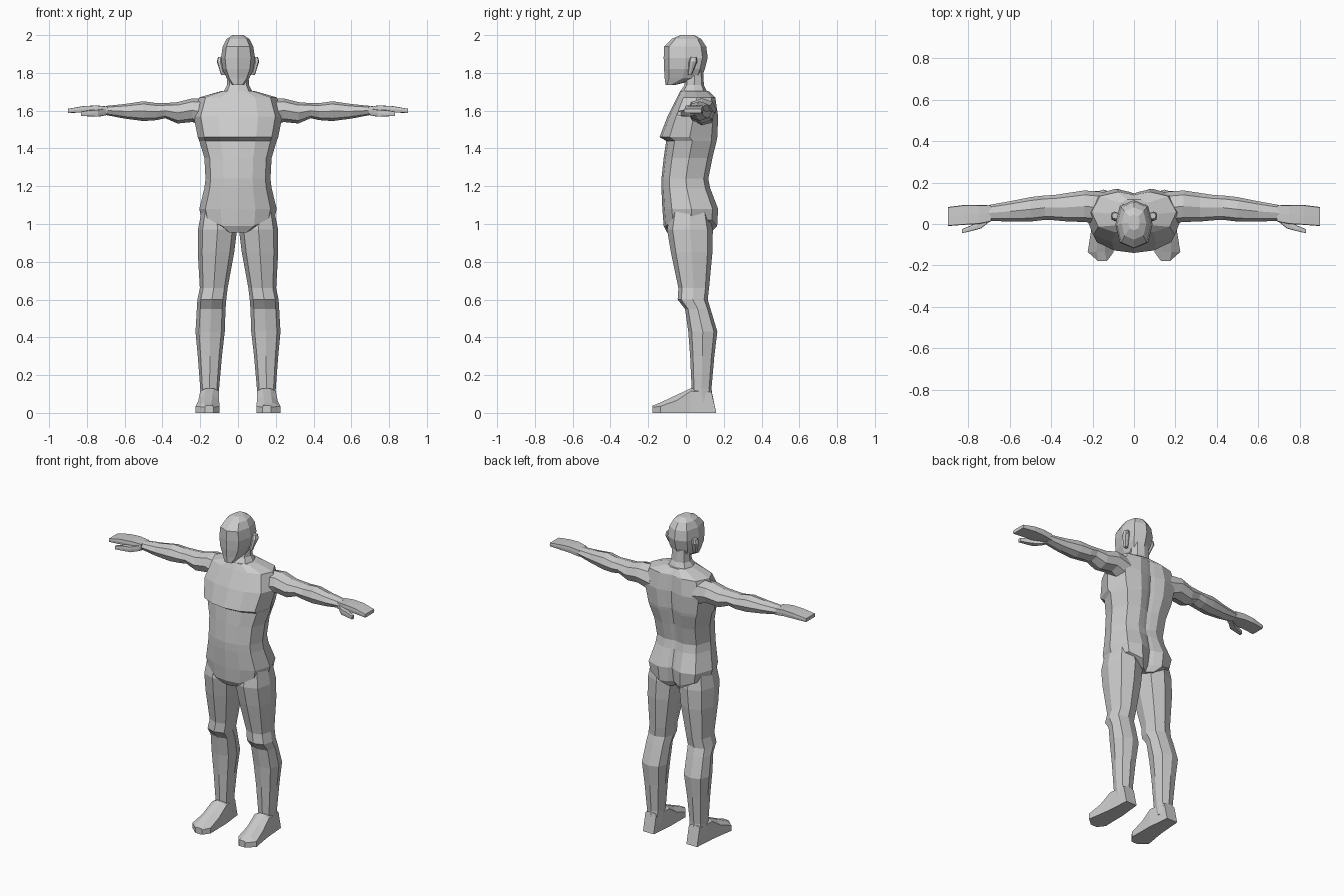
import bpy, bmesh


def loft(name, rings, mirror=False):
    """Skin closed rings of 3D points, cap both ends, optionally mirror in x."""
    bm = bmesh.new()
    loops = [[bm.verts.new(p) for p in r] for r in rings]
    n = len(rings[0])
    for a, b in zip(loops, loops[1:]):
        for i in range(n):
            j = (i + 1) % n
            bm.faces.new((a[i], a[j], b[j], b[i]))
    bm.faces.new(loops[0])
    bm.faces.new(loops[-1])
    bmesh.ops.recalc_face_normals(bm, faces=bm.faces)
    me = bpy.data.meshes.new(name)
    bm.to_mesh(me)
    bm.free()
    ob = bpy.data.objects.new(name, me)
    bpy.context.collection.objects.link(ob)
    if mirror:
        m = ob.modifiers.new("mirror", 'MIRROR')
        m.use_clip = False
        m.use_mirror_merge = False
    return ob


def octagon(a0, a1, b0, b1, k=0.76):
    """Eight-sided section filling the box a0..a1, b0..b1."""
    ca, cb, ra, rb = (a0 + a1) / 2, (b0 + b1) / 2, (a1 - a0) / 2, (b1 - b0) / 2
    unit = [(1, 0), (k, k), (0, 1), (-k, k), (-1, 0), (-k, -k), (0, -1), (k, -k)]
    return [(ca + u * ra, cb + v * rb) for u, v in unit]


def upright(rows, k=0.76):
    return [[(x, y, r[0]) for x, y in octagon(*r[1:], k)] for r in rows]


def sideways(rows, k=0.76):
    return [[(r[0], y, z) for z, y in octagon(*r[1:], k)] for r in rows]


def torso_ring(z, w, yf, yb, groove, dip=0.0):
    """Flat chest, angled flanks and a spine groove."""
    d = yb - yf
    half = [(0.45 * w, yf + 0.04 * d, z), (0.84 * w, yf + 0.17 * d, z + dip),
            (w, yf + 0.52 * d, z + dip), (0.8 * w, yb - 0.1 * d, z + dip),
            (0.38 * w, yb, z), (0.12 * w, yb - groove * 0.6, z)]
    left = [(-x, y, zz) for x, y, zz in reversed(half)]
    return [(0, yf, z)] + half + [(0, yb - groove, z)] + left


# Torso: z, half width, front, back, spine groove, side lift
loft("torso", [torso_ring(*r) for r in [
    (0.955, 0.10, -0.10, 0.13, 0.03, 0.03),
    (0.99, 0.19, -0.118, 0.165, 0.04, 0.03),
    (1.08, 0.205, -0.125, 0.17, 0.03, 0.0),
    (1.19, 0.178, -0.13, 0.128, 0.01, 0.0),
    (1.24, 0.172, -0.13, 0.118, 0.012, 0.0),
    (1.35, 0.178, -0.118, 0.14, 0.02, 0.0),
    (1.44, 0.205, -0.105, 0.162, 0.025, 0.0),
    (1.46, 0.213, -0.14, 0.166, 0.025, 0.0),
    (1.57, 0.235, -0.098, 0.17, 0.022, 0.0),
    (1.67, 0.205, -0.048, 0.155, 0.015, 0.0),
    (1.705, 0.085, -0.03, 0.118, 0.0, 0.0)]])

# Neck
loft("neck", upright([
    (1.65, -0.095, 0.095, -0.03, 0.12),
    (1.695, -0.08, 0.08, -0.035, 0.115),
    (1.735, -0.058, 0.058, -0.008, 0.095),
    (1.82, -0.055, 0.055, 0.0, 0.09)]))

# Head, with the jaw sloping back from the chin
head = upright([
    (1.735, -0.03, 0.03, -0.108, -0.06),
    (1.772, -0.06, 0.06, -0.113, 0.08),
    (1.82, -0.082, 0.082, -0.116, 0.10),
    (1.88, -0.09, 0.09, -0.118, 0.115),
    (1.94, -0.081, 0.081, -0.116, 0.107),
    (1.98, -0.06, 0.06, -0.075, 0.08),
    (2.0, -0.028, 0.028, -0.03, 0.045)])
loft("head", head)

# Ears
loft("ears", upright([
    (1.79, 0.065, 0.09, 0.01, 0.03),
    (1.86, 0.075, 0.112, 0.015, 0.06),
    (1.885, 0.075, 0.106, 0.025, 0.055)]), mirror=True)

# Arms: x, bottom, top, front, back
loft("arms", sideways([
    (0.15, 1.50, 1.665, 0.0, 0.155),
    (0.24, 1.54, 1.665, 0.01, 0.162),
    (0.32, 1.532, 1.645, 0.012, 0.15),
    (0.385, 1.56, 1.64, 0.018, 0.14),
    (0.43, 1.55, 1.64, 0.02, 0.138),
    (0.50, 1.545, 1.65, 0.012, 0.13),
    (0.60, 1.558, 1.635, 0.012, 0.11),
    (0.70, 1.577, 1.625, 0.015, 0.092)], 0.72), mirror=True)

# Hands, flat mitts with a slight taper
loft("hands", sideways([
    (0.69, 1.58, 1.622, 0.012, 0.09),
    (0.75, 1.588, 1.628, 0.0, 0.092),
    (0.82, 1.59, 1.624, -0.004, 0.092),
    (0.90, 1.588, 1.61, -0.01, 0.082)], 0.95), mirror=True)

# Thumbs
loft("thumbs", sideways([
    (0.70, 1.575, 1.612, 0.01, 0.05),
    (0.74, 1.568, 1.605, -0.022, 0.02),
    (0.79, 1.57, 1.602, -0.035, -0.008),
    (0.832, 1.572, 1.595, -0.045, -0.025)], 0.9), mirror=True)

# Legs: z, inner, outer, front, back
loft("legs", upright([
    (1.08, 0.04, 0.19, -0.08, 0.12),
    (0.97, 0.005, 0.212, -0.10, 0.142),
    (0.85, 0.02, 0.213, -0.08, 0.14),
    (0.66, 0.055, 0.202, -0.04, 0.122),
    (0.60, 0.062, 0.215, -0.044, 0.115),
    (0.55, 0.066, 0.218, -0.005, 0.13),
    (0.43, 0.07, 0.225, 0.012, 0.166),
    (0.30, 0.085, 0.213, 0.022, 0.15),
    (0.13, 0.10, 0.20, 0.03, 0.135),
    (0.05, 0.105, 0.195, 0.04, 0.145)]), mirror=True)

# Feet: y, inner, outer, edge height, instep height, slant of the upper side
feet = []
for y, xi, xo, ze, zm, s in [
        (0.16, 0.115, 0.19, 0.11, 0.12, -0.025),
        (0.02, 0.10, 0.20, 0.115, 0.13, 0.005),
        (-0.05, 0.10, 0.21, 0.065, 0.095, 0.0),
        (-0.135, 0.098, 0.224, 0.035, 0.055, 0.0),
        (-0.178, 0.13, 0.175, 0.03, 0.038, 0.0)]:
    xm = (xi + xo) / 2
    feet.append([(xi, y, 0), (xo, y, 0), (xo, y + s, ze), (xm + 0.02, y + s, zm),
                 (xm - 0.02, y + s, zm), (xi, y + s, ze)])
loft("feet", feet, mirror=True)
